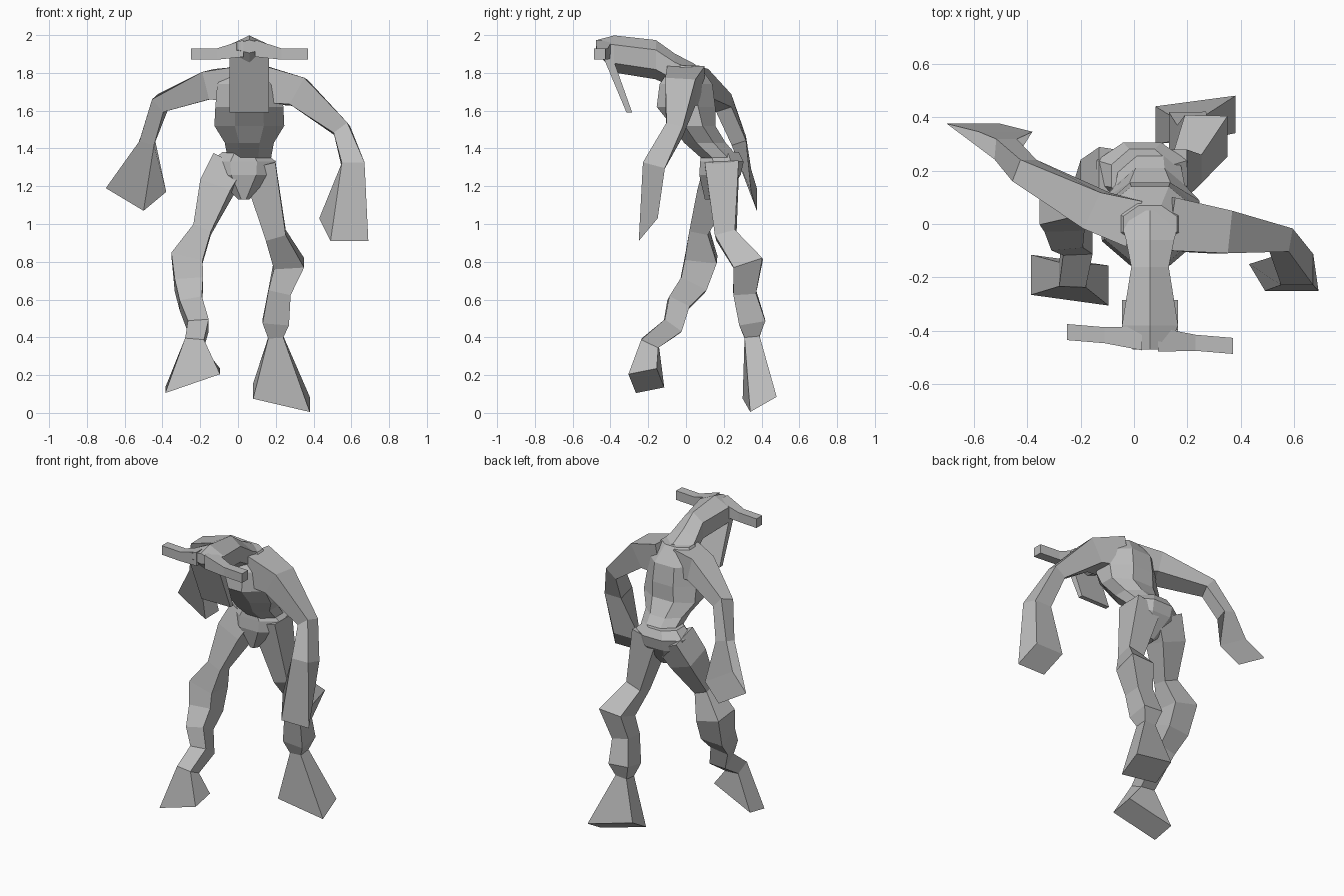
import bpy
import bmesh
import math
from mathutils import Vector

cube = bpy.data.objects.get("Cube")
if cube:
    bpy.data.objects.remove(cube, do_unlink=True)

X, Y, Z = Vector((1, 0, 0)), Vector((0, 1, 0)), Vector((0, 0, 1))
MIDDLE = .06  # the head and chest lean slightly to one side

shade = .5
grey = bpy.data.materials.new("stone grey")
grey.use_nodes = True
grey.diffuse_color = (shade, shade, shade, 1)
grey.node_tree.nodes["Principled BSDF"].inputs["Base Color"].default_value = grey.diffuse_color


def section(centre, across, normal, width, depth, sides):
    """Corners of one cross-section, flat-sided along the across direction."""
    across = (across - normal * across.dot(normal)).normalized()
    other = normal.cross(across)
    step = math.pi / sides
    points = []
    for i in range(sides):
        angle = step * (i + i + 1)
        offset = across * math.cos(angle) * width + other * math.sin(angle) * depth
        points.append(centre + offset / math.cos(step) / 2)
    return points


def parallelogram(centre, first_edge, second_edge):
    """Corners of the sole of a flared hand or foot."""
    centre, u, v = Vector(centre), Vector(first_edge) / 2, Vector(second_edge) / 2
    return [centre - u - v, centre + u - v, centre + u + v, centre - u + v]


def match(end, ring):
    """Reorder the end corners so that they line up with the ring."""
    count = len(end)
    shift = sum(end, Vector()) / count - sum(ring, Vector()) / count
    orders = [corners[start:] + corners[:start]
              for corners in (end, end[::-1]) for start in range(count)]
    return min(orders, key=lambda order: sum((p - q - shift).length_squared
                                             for p, q in zip(order, ring)))


def skin(name, loops):
    """Join loops of points into one closed flat-shaded part."""
    bm = bmesh.new()
    loops = [[bm.verts.new(point) for point in loop] for loop in loops]
    for lower, upper in zip(loops, loops[1:]):
        for i in range(len(lower)):
            bm.faces.new((lower[i - 1], lower[i], upper[i], upper[i - 1]))
    bm.faces.new(loops[0])
    bm.faces.new(loops[-1])
    bmesh.ops.recalc_face_normals(bm, faces=bm.faces)
    mesh = bpy.data.meshes.new(name)
    bm.to_mesh(mesh)
    bm.free()
    mesh.materials.append(grey)
    part = bpy.data.objects.new(name, mesh)
    bpy.context.collection.objects.link(part)


def limb(name, across, rings, sole):
    """Square tube through rings of (x, y, z, size), flaring out to its sole."""
    centres = [Vector((x, y, z)) for x, y, z, size in rings]
    corners = parallelogram(*sole)
    path = centres + [sum(corners, Vector()) / len(corners)]
    loops = []
    for i, (x, y, z, size) in enumerate(rings):
        tangent = (path[i + 1] - path[max(i - 1, 0)]).normalized()
        loops.append(section(centres[i], across, tangent, size, size, 4))
    skin(name, loops + [match(corners, loops[-1])])


def trunk(name, normal, sides, rings, middle=MIDDLE):
    """Parallel sections on the middle line, from rings of (y, z, width, depth)."""
    skin(name, [section(Vector((middle, y, z)), X, normal, width, depth, sides)
                for y, z, width, depth in rings])


# Hips, waist, chest and shoulders
trunk("hips", Z, 8, [(.15, 1.13, .06, .1), (.18, 1.26, .32, .22),
                     (.19, 1.33, .34, .23), (.18, 1.38, .23, .2)], MIDDLE / 2)
trunk("chest", Z, 8, [(.18, 1.35, .23, .2), (.1, 1.43, .26, .22), (.04, 1.52, .37, .23),
                      (0, 1.62, .36, .31), (0, 1.74, .34, .28), (0, 1.84, .2, .14)])

# Head reaching forward with a ridged top, and a long plate for a face
trunk("head", Y, 6, [(.05, 1.77, .24, .13), (-.06, 1.81, .18, .16), (-.16, 1.87, .14, .18),
                     (-.38, 1.9, .21, .17), (-.47, 1.94, .13, .06)])
trunk("face_plate", Z, 4, [(-.42, 1.9, .21, .05), (-.3, 1.59, .21, .03)])

# Horns
for name, side in (("left_horn", 1), ("right_horn", -1)):
    skin(name, [section(Vector((MIDDLE + side * reach, -.43 - side * reach / 12, z)),
                        Y, X, size, size, 4)
                for reach, z, size in ((.03, 1.93, .09), (.17, 1.9, .06), (.31, 1.9, .06))])

# Arms with flared hands
limb("left_arm", Y,
     [(.12, 0, 1.74, .2), (.32, -.03, 1.7, .16), (.55, -.06, 1.5, .09), (.61, -.17, 1.31, .12)],
     ((.56, -.2, .97), (.2, 0, 0), (.06, -.1, -.12)))
limb("right_arm", Y,
     [(0, 0, 1.74, .18), (-.14, .05, 1.74, .15), (-.41, .2, 1.64, .09), (-.48, .28, 1.44, .08)],
     ((-.54, .36, 1.18), (.2, 0, -.12), (.12, -.03, .1)))

# Legs with flared feet
limb("left_leg", X,
     [(.11, .19, 1.31, .18), (.2, .21, .94, .11), (.27, .33, .79, .16), (.22, .31, .64, .12),
      (.2, .35, .48, .14), (.2, .35, .4, .08)],
     ((.23, .39, .08), (.3, .04, -.07), (0, .14, .08)))
limb("right_leg", X,
     [(-.05, .19, 1.31, .18), (-.12, .15, 1.18, .17), (-.19, .07, .97, .1),
      (-.27, .08, .82, .17), (-.26, .04, .68, .15), (-.25, -.04, .58, .12),
      (-.21, -.07, .46, .11), (-.23, -.19, .37, .1)],
     ((-.24, -.21, .17), (.29, -.04, .1), (0, .15, .03)))
